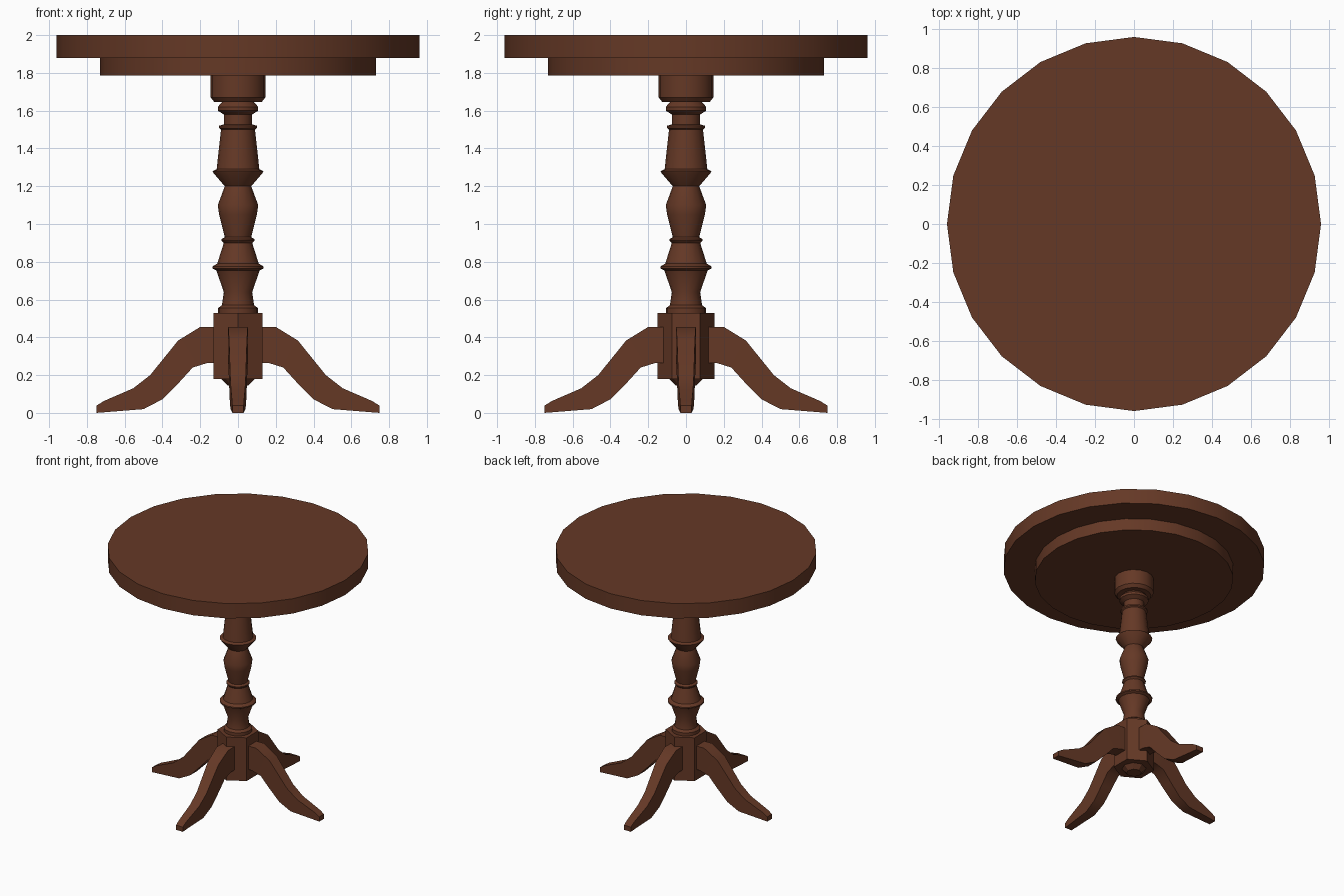
import bpy, bmesh, math

cube = bpy.data.objects.get("Cube")
if cube:
    bpy.data.objects.remove(cube, do_unlink=True)

wood = bpy.data.materials.new("brown_wood")
COLOUR = (0.13, 0.04, 0.019, 1)
wood.diffuse_color = COLOUR
wood.use_nodes = True
bsdf = wood.node_tree.nodes["Principled BSDF"]
bsdf.inputs["Base Color"].default_value = COLOUR
bsdf.inputs["Roughness"].default_value = 0.7


def finish(name, bm, smooth=True):
    bmesh.ops.recalc_face_normals(bm, faces=bm.faces[:])
    mesh = bpy.data.meshes.new(name)
    bm.to_mesh(mesh)
    bm.free()
    mesh.materials.append(wood)
    obj = bpy.data.objects.new(name, mesh)
    bpy.context.collection.objects.link(obj)
    if smooth:
        bpy.ops.object.select_all(action='DESELECT')
        obj.select_set(True)
        bpy.context.view_layer.objects.active = obj
        bpy.ops.object.shade_smooth_by_angle(angle=math.radians(32))
    return obj


def turned(name, profile, sides, start=0.0, smooth=True):
    """Closed turned solid from (radius, height) pairs."""
    bm = bmesh.new()
    rings = []
    for r, z in profile:
        angles = [start + math.tau * i / sides for i in range(sides)]
        rings.append([bm.verts.new((r * math.cos(a), r * math.sin(a), z)) for a in angles])
    for low, high in zip(rings, rings[1:]):
        for i in range(sides):
            j = (i + 1) % sides
            bm.faces.new((low[i], low[j], high[j], high[i]))
    bm.faces.new(rings[0][::-1])
    bm.faces.new(rings[-1])
    return finish(name, bm, smooth)


# Round top and the smaller disc below it
turned("table_top", [(0.96, 1.88), (0.96, 2.0)], 24)
turned("under_disc", [(0.73, 1.785), (0.73, 1.88)], 24)

# Turned column
turned("column", [
    (0.105, 0.53), (0.105, 0.555), (0.085, 0.57), (0.075, 0.64),
    (0.115, 0.755), (0.135, 0.765), (0.135, 0.775), (0.11, 0.79),
    (0.075, 0.90), (0.087, 0.912), (0.087, 0.92), (0.07, 0.93),
    (0.1, 1.05), (0.107, 1.1), (0.07, 1.2), (0.13, 1.27),
    (0.135, 1.28), (0.113, 1.29), (0.09, 1.5), (0.1, 1.508),
    (0.1, 1.52), (0.075, 1.528), (0.075, 1.58), (0.107, 1.6),
    (0.107, 1.62), (0.085, 1.645)], 16)
turned("top_collar", [(0.125, 1.645), (0.145, 1.67), (0.145, 1.785)], 16)

# Six-sided hub that holds the legs, with a small end knob
turned("leg_hub", [(0.15, 0.18), (0.15, 0.53)], 6, math.pi / 2, False)
turned("hub_knob", [(0.055, 0.145), (0.09, 0.18)], 8)

# Curved legs, narrowing toward the foot; (distance, height) outline
UPPER = [(0.1, 0.455), (0.2, 0.455), (0.317, 0.383), (0.465, 0.2),
         (0.555, 0.13), (0.71, 0.063), (0.75, 0.038)]
LOWER = [(0.1, 0.265), (0.16, 0.265), (0.24, 0.24), (0.31, 0.163),
         (0.4, 0.072), (0.5, 0.02), (0.75, 0.0)]


def leg(name, angle):
    bm = bmesh.new()
    c, s = math.cos(angle), math.sin(angle)

    def vert(d, z, side):
        half = 0.052 - 0.022 * max(0, d - 0.2) / 0.55
        w = side * half
        return bm.verts.new((d * c - w * s, d * s + w * c, z))

    rings = []
    for top, low in zip(UPPER, LOWER):
        rings.append([vert(*top, -1), vert(*top, 1), vert(*low, 1), vert(*low, -1)])
    for a, b in zip(rings, rings[1:]):
        for i in range(4):
            j = (i + 1) % 4
            bm.faces.new((a[i], a[j], b[j], b[i]))
    bm.faces.new(rings[0])
    bm.faces.new(rings[-1][::-1])
    finish(name, bm)


for i, side in enumerate(("left", "back", "right", "front")):
    leg(side + "_leg", i * math.pi / 2)
